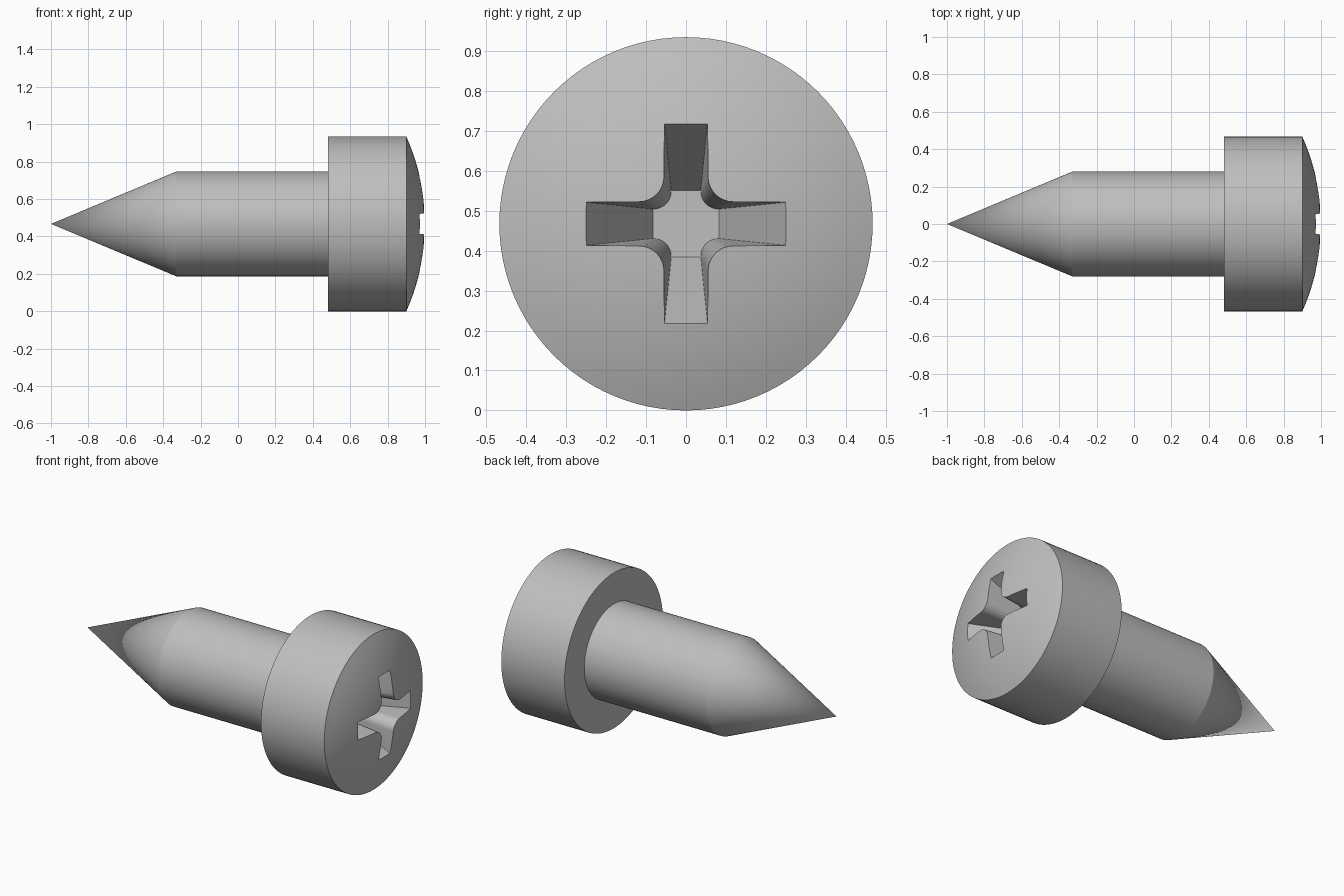
import bpy, bmesh, math

if "Cube" in bpy.data.objects:
    bpy.data.objects.remove(bpy.data.objects["Cube"])

AXIS_Z = 0.467      # height of the screw axis
HEAD_R = 0.467
SHANK_R = 0.28
SIDES = 96

steel = bpy.data.materials.new("grey steel")
steel.use_nodes = True
grey = (0.52, 0.52, 0.52, 1)
steel.diffuse_color = grey
steel.node_tree.nodes["Principled BSDF"].inputs["Base Color"].default_value = grey


def make_object(name, bm):
    bmesh.ops.recalc_face_normals(bm, faces=bm.faces)
    mesh = bpy.data.meshes.new(name)
    bm.to_mesh(mesh)
    bm.free()
    mesh.materials.append(steel)
    obj = bpy.data.objects.new(name, mesh)
    bpy.context.collection.objects.link(obj)
    return obj


def activate(obj):
    bpy.ops.object.select_all(action='DESELECT')
    obj.select_set(True)
    bpy.context.view_layer.objects.active = obj


def bridge(bm, a, b):
    for i in range(len(a)):
        j = (i + 1) % len(a)
        bm.faces.new((a[i], a[j], b[j], b[i]))


def lathe(name, profile):
    """Turn (x, radius) points about the screw axis; zero radius makes a pole."""
    bm = bmesh.new()
    rings = []
    for x, r in profile:
        if r == 0:
            rings.append([bm.verts.new((x, 0, AXIS_Z))] * SIDES)
        else:
            angles = [math.tau * i / SIDES for i in range(SIDES)]
            rings.append([bm.verts.new((x, r * math.cos(a), AXIS_Z + r * math.sin(a)))
                          for a in angles])
    for a, b in zip(rings, rings[1:]):
        for i in range(SIDES):
            j = (i + 1) % SIDES
            bm.faces.new(list(dict.fromkeys((a[i], a[j], b[j], b[i]))))
    return make_object(name, bm)


# Shank with a conical point
shank = lathe("pointed_shank", [(-1, 0), (-0.33, SHANK_R), (0.5, SHANK_R), (0.5, 0)])

# Cylindrical head with a shallow domed face
rise = 0.1
dome_r = (HEAD_R ** 2 + rise ** 2) / (2 * rise)
half_angle = math.asin(HEAD_R / dome_r)
dome = []
for k in range(10, -1, -1):
    a = half_angle * k / 10
    dome.append((1 - dome_r * (1 - math.cos(a)), dome_r * math.sin(a)))
head = lathe("domed_head", [(0.48, 0), (0.48, HEAD_R)] + dome)


# Tapered cross recess with rounded inner corners
def mix(a, b, t):
    return a + (b - a) * t


def cross_ring(bm, t):
    """Outline of the recess: t = 0 at its floor, t = 1 at the dome."""
    x = mix(0.67, 0.972, t)
    reach = mix(0.083, 0.25, t)
    half = mix(0.037, 0.054, t)
    corner = mix(0.081, 0.115, t)
    radius = corner - half
    quarter = [(reach, half)]
    for k in range(9):
        a = math.pi / 2 * k / 8
        quarter.append((corner - radius * math.sin(a), corner - radius * math.cos(a)))
    quarter.append((half, reach))
    ring = []
    for q in range(4):
        c, s = round(math.cos(q * math.pi / 2)), round(math.sin(q * math.pi / 2))
        ring += [bm.verts.new((x, c * u - s * v, AXIS_Z + s * u + c * v))
                 for u, v in quarter]
    return ring


bm = bmesh.new()
floor, mouth = cross_ring(bm, 0), cross_ring(bm, 1.2)
bridge(bm, floor, mouth)
bm.faces.new(floor)
bm.faces.new(mouth)
cutter = make_object("recess_cutter", bm)
cutter.hide_render = True

cut = head.modifiers.new("cross recess", 'BOOLEAN')
cut.operation = 'DIFFERENCE'
cut.solver = 'EXACT'
cut.object = cutter
activate(head)
bpy.ops.object.modifier_apply(modifier=cut.name)
bpy.data.objects.remove(cutter)

# Smooth round surfaces, crisp rims
for obj in (shank, head):
    activate(obj)
    bpy.ops.object.shade_smooth_by_angle(angle=math.radians(20))
